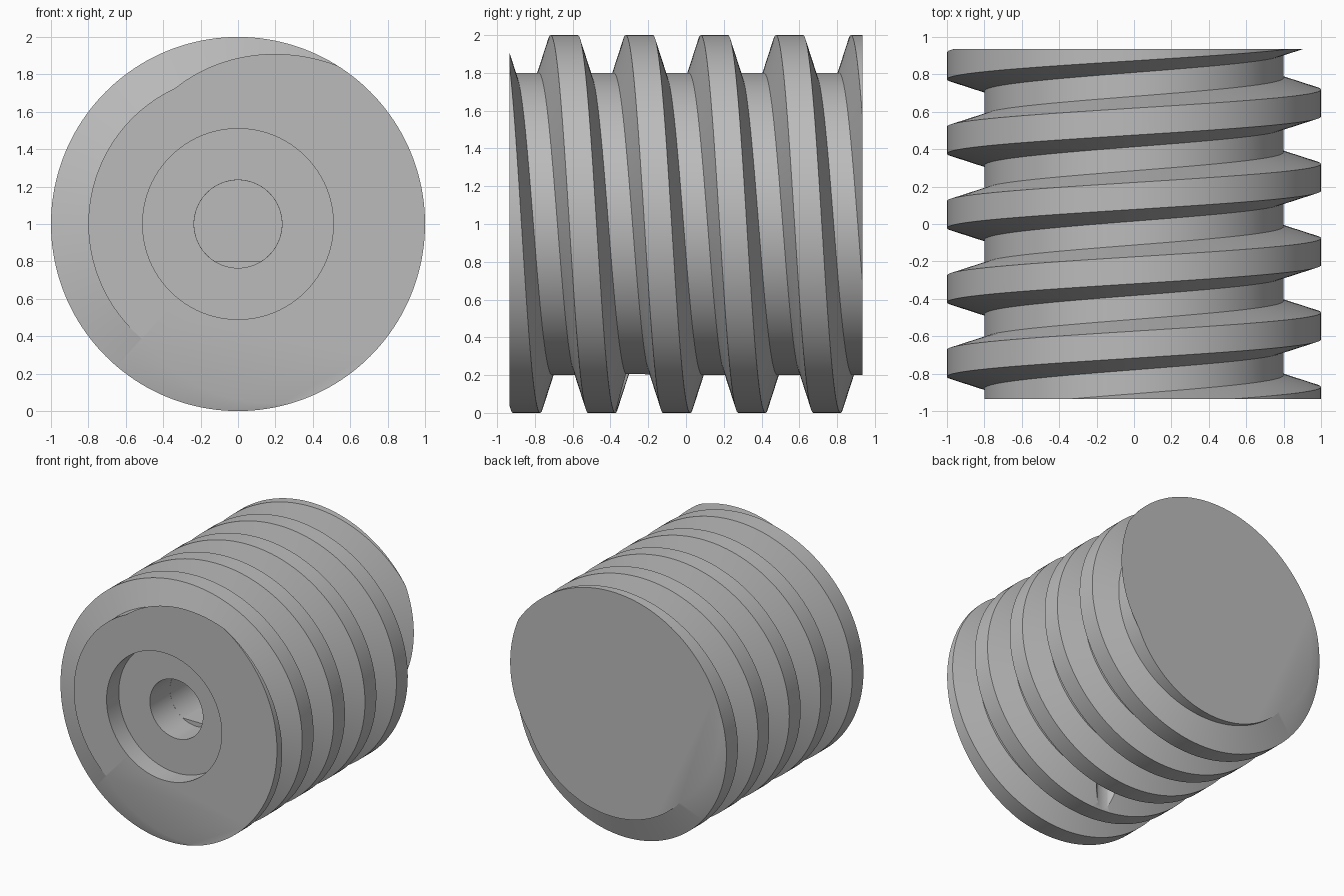
import bpy, bmesh
from math import sin, cos, pi
from mathutils import Matrix

if "Cube" in bpy.data.objects:
    bpy.data.objects.remove(bpy.data.objects["Cube"])

PITCH, CREST_R, ROOT_R, HALF = 0.3975, 1.0, 0.8, 0.935
SEGS, AXIS_Z = 160, 1.0

grey = bpy.data.materials.new("plain_grey")
grey.use_nodes = True
grey.diffuse_color = (0.5, 0.5, 0.5, 1)
grey.node_tree.nodes["Principled BSDF"].inputs["Base Color"].default_value = (0.5, 0.5, 0.5, 1)


def to_object(bm, name):
    bmesh.ops.recalc_face_normals(bm, faces=bm.faces[:])
    mesh = bpy.data.meshes.new(name)
    bm.to_mesh(mesh)
    bm.free()
    mesh.materials.append(grey)
    obj = bpy.data.objects.new(name, mesh)
    bpy.context.collection.objects.link(obj)
    return obj


def trim(bm, co, normal):
    """Cut away everything beyond a plane and close the opening."""
    geom = bm.verts[:] + bm.edges[:] + bm.faces[:]
    bmesh.ops.bisect_plane(bm, geom=geom, dist=1e-6, plane_co=co,
                           plane_no=normal, clear_outer=True)
    rim = [e for e in bm.edges if e.is_boundary
           and all(abs((v.co - Matrix.Translation(co).translation).dot(normal)) < 1e-4
                   for v in e.verts)]
    bmesh.ops.edgeloop_fill(bm, edges=rim)


def rod(name, radius, start, end, along_y=True, centre_y=0, flat=None):
    """Cylinder used as a cutter, lying along y or standing along z."""
    bm = bmesh.new()
    bmesh.ops.create_cone(bm, cap_ends=True, segments=96, radius1=radius,
                          radius2=radius, depth=end - start)
    mid = (start + end) / 2
    if along_y:
        bm.transform(Matrix.Translation((0, mid, AXIS_Z)) @ Matrix.Rotation(pi / 2, 4, 'X'))
    else:
        bm.transform(Matrix.Translation((0, centre_y, mid)))
    if flat is not None:
        trim(bm, (0, 0, flat), Matrix.Translation((0, 0, -1)).translation)
    obj = to_object(bm, name)
    obj.hide_render = True
    return obj


# Helical thread: a trapezoid profile wound round the y axis
profile = [(-0.072, CREST_R), (0.072, CREST_R), (0.135, ROOT_R), (0.2625, ROOT_R)]
turns = 9
bm = bmesh.new()
grid = []
for i in range(SEGS):
    a = 2 * pi * i / SEGS
    column = []
    for t in range(-turns // 2, turns // 2 + 1):
        for offset, r in profile:
            y = 0.15 + offset + PITCH * (t + i / SEGS)
            column.append(bm.verts.new((r * sin(a), y, AXIS_Z + r * cos(a))))
    grid.append(column)
rows = len(grid[0])
for i in range(SEGS):
    wrap = i == SEGS - 1
    nxt, shift = grid[(i + 1) % SEGS], len(profile) if wrap else 0
    for j in range(rows - 1 - shift):
        bm.faces.new((grid[i][j], grid[i][j + 1], nxt[j + 1 + shift], nxt[j + shift]))

# Flat front and back ends
for side in (-1, 1):
    trim(bm, (0, side * HALF, 0), Matrix.Translation((0, side, 0)).translation)
worm = to_object(bm, "threaded_worm")

# Recess, round bore, flat-sided shaft socket and radial screw hole
cutters = [
    rod("front_recess", 0.51, -1.2, -0.78),
    rod("round_bore", 0.235, -1.1, -0.525),
    rod("flat_sided_socket", 0.2345, -0.6, 0.55, flat=0.8),
    rod("screw_hole", 0.1, -0.3, 0.9, along_y=False, centre_y=-0.27),
]
bpy.context.view_layer.objects.active = worm
worm.select_set(True)
for cutter in cutters:
    mod = worm.modifiers.new(cutter.name, 'BOOLEAN')
    mod.operation, mod.solver, mod.object = 'DIFFERENCE', 'EXACT', cutter
    bpy.ops.object.modifier_apply(modifier=mod.name)
    bpy.data.objects.remove(cutter)

bpy.ops.object.shade_smooth_by_angle(angle=pi / 6)
